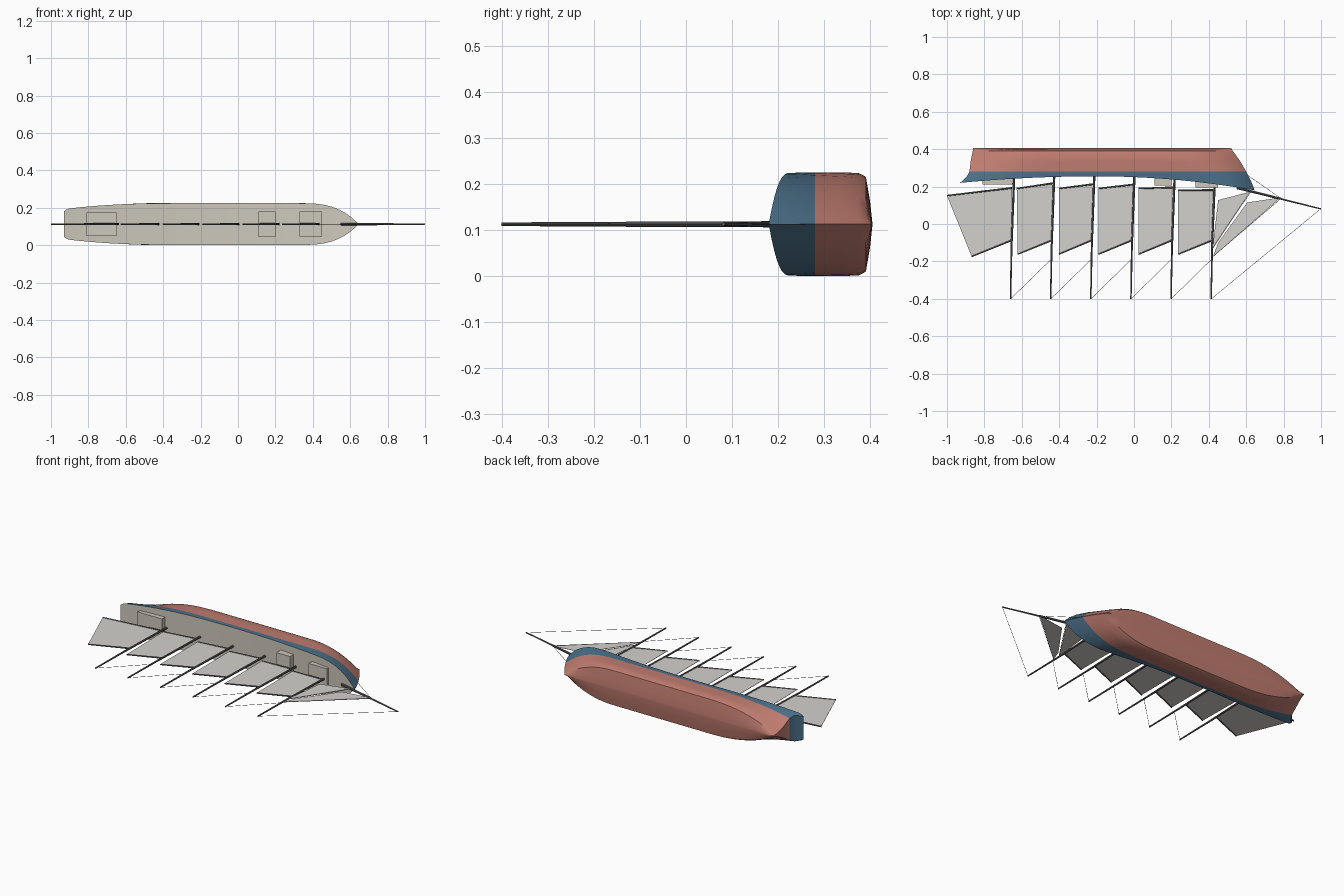
import bpy, bmesh, math
from mathutils import Vector

if "Cube" in bpy.data.objects:
    bpy.data.objects.remove(bpy.data.objects["Cube"])

CZ = 0.1125          # centre plane of the ship, which lies on its side (keel at +y)


def material(name, rgb):
    m = bpy.data.materials.new(name)
    m.diffuse_color = (*rgb, 1)
    m.use_nodes = True
    m.node_tree.nodes["Principled BSDF"].inputs["Base Color"].default_value = m.diffuse_color
    return m


BLUE = material("topsides_blue", (0.07, 0.16, 0.25))
RED = material("bottom_red", (0.52, 0.20, 0.16))
DECK = material("deck_tan", (0.62, 0.58, 0.50))
SAIL = material("sail_canvas", (0.65, 0.64, 0.61))
SPAR = material("spar_dark", (0.13, 0.13, 0.14))


def finish(name, bm, mats, smooth=False):
    bmesh.ops.recalc_face_normals(bm, faces=bm.faces)
    me = bpy.data.meshes.new(name)
    bm.to_mesh(me)
    bm.free()
    ob = bpy.data.objects.new(name, me)
    bpy.context.collection.objects.link(ob)
    for m in mats:
        me.materials.append(m)
    if smooth:
        bpy.context.view_layer.objects.active = ob
        ob.select_set(True)
        bpy.ops.object.shade_smooth_by_angle(angle=math.radians(35))
        ob.select_set(False)
    return ob


def sheer(x):
    d = x + 0.2
    return 0.255 - (0.075 * (d / 0.845) ** 2 if d > 0 else 0.035 * (d / 0.73) ** 2)


# Hull: lofted levels (y, stern x, stem x, half beam, stern half width,
# aft run length, bow entry length, bow fullness); first two follow the sheer
LEVELS = [
    (0.0, -0.930, 0.645, 0.1115, 0.080, 0.60, 0.32, 3.0),
    (0.5, -0.895, 0.625, 0.1125, 0.078, 0.55, 0.32, 2.8),
    (0.28, -0.880, 0.600, 0.1125, 0.066, 0.50, 0.32, 2.6),
    (0.335, -0.873, 0.568, 0.1125, 0.030, 0.45, 0.32, 2.4),
    (0.375, -0.865, 0.540, 0.1115, 0.010, 0.45, 0.32, 2.3),
    (0.391, -0.862, 0.528, 0.1030, 0.005, 0.45, 0.32, 2.2),
    (0.400, -0.860, 0.523, 0.0500, 0.004, 0.40, 0.32, 2.2),
    (0.405, -0.860, 0.520, 0.0040, 0.003, 0.40, 0.32, 2.0),
]
N = 36


def hull_point(level, i):
    y, xa, xf, beam, aft, run, entry, p = level
    s = (1 - math.cos(math.pi * i / N)) / 2
    x = xa + (xf - xa) * s
    b = min(1, (xf - x) / entry)
    a = min(1, (x - xa) / run)
    half = beam * (1 - (1 - b) ** p)
    half -= (beam - aft) * (1 - a) ** 2.4
    if y == 0.0:
        y = sheer(x)
        if x < -0.9:                       # rounded stern corners
            half -= 0.012 * ((-0.9 - x) / 0.03) ** 2
    elif y == 0.5:
        y = (sheer(x) + 0.28) / 2
    return x, y, max(half, 0.0008)


bm = bmesh.new()
rings = []
for i in range(N + 1):
    pts = [hull_point(l, i) for l in LEVELS]
    ring = [bm.verts.new((x, y, CZ + h)) for x, y, h in pts]
    ring += [bm.verts.new((x, y, CZ - h)) for x, y, h in reversed(pts)]
    rings.append(ring)
L = len(LEVELS)


def tint(j):
    if j == 2 * L - 1:
        return 2
    return 0 if min(j, 2 * L - 2 - j) < 2 else 1


for r0, r1 in zip(rings, rings[1:]):
    for j in range(2 * L):
        k = (j + 1) % (2 * L)
        bm.faces.new((r0[j], r0[k], r1[k], r1[j])).material_index = tint(j)
for ring in (rings[0], rings[-1]):         # transom and stem strips
    for j in range(L - 1):
        f = bm.faces.new((ring[j], ring[j + 1], ring[-2 - j], ring[-1 - j]))
        f.material_index = tint(j)
finish("hull", bm, [BLUE, RED, DECK], smooth=True)


# Deckhouses
def house(name, x0, x1, half, top):
    bm = bmesh.new()
    bmesh.ops.create_cube(bm, size=1)
    base = max(sheer(x0), sheer(x1)) + 0.01
    for v in bm.verts:
        v.co = (x0 + (v.co.x + 0.5) * (x1 - x0), top + (v.co.y + 0.5) * (base - top),
                CZ + v.co.z * 2 * half)
    finish(name, bm, [DECK])


house("aft_cabin", -0.81, -0.65, 0.063, 0.21)
house("mid_house", 0.11, 0.20, 0.068, 0.205)
house("fore_house", 0.33, 0.45, 0.066, 0.195)


# Spars and rigging: tapered rods in the centre plane
def rod(name, p, q, r0, r1, sides=10):
    a, b = Vector((*p, CZ)), Vector((*q, CZ))
    bm = bmesh.new()
    bmesh.ops.create_cone(bm, cap_ends=True, segments=sides, radius1=r0, radius2=r1,
                          depth=(b - a).length)
    rot = (b - a).to_track_quat('Z', 'Y')
    for v in bm.verts:
        v.co = rot @ v.co + (a + b) / 2
    finish(name, bm, [SPAR], smooth=sides > 6)


def sail(name, pts, thick=0.002):
    bm = bmesh.new()
    f = bm.faces.new([bm.verts.new((x, y, CZ - thick / 2)) for x, y in pts])
    ext = bmesh.ops.extrude_face_region(bm, geom=[f])["geom"]
    for v in ext:
        if isinstance(v, bmesh.types.BMVert):
            v.co.z += thick
    finish(name, bm, [SAIL])


# Six masts, each with a stay running to the next mast
heads = [(-0.66 + 0.2145 * i, -0.401) for i in range(6)]
for i, (x, y) in enumerate(heads):
    foot = (x + 0.019, sheer(x) + 0.01)
    cap = (x + 0.005, -0.13)
    rod(f"lower_mast_{i + 1}", foot, cap, 0.0065, 0.0055)
    rod(f"topmast_{i + 1}", (x + 0.006, -0.08), (x, y), 0.0055, 0.004)
    if i < 5:
        rod(f"topmast_stay_{i + 1}", (x, y), (x + 0.2205, -0.185), 0.001, 0.001, 5)

# Gaff sails: clew, tack, throat, peak, with boom and gaff along the edges
GAFF_SAILS = [
    ((-1.0, 0.152), (-0.652, 0.193), (-0.655, -0.088), (-0.868, -0.174)),
    ((-0.627, 0.19), (-0.434, 0.218), (-0.440, -0.088), (-0.622, -0.162)),
    ((-0.400, 0.19), (-0.220, 0.213), (-0.227, -0.088), (-0.402, -0.162)),
    ((-0.190, 0.19), (-0.006, 0.211), (-0.012, -0.088), (-0.190, -0.162)),
    ((0.024, 0.19), (0.209, 0.196), (0.203, -0.088), (0.024, -0.162)),
    ((0.236, 0.18), (0.424, 0.182), (0.418, -0.088), (0.236, -0.162)),
]
for i, (clew, tack, throat, peak) in enumerate(GAFF_SAILS):
    sail(f"gaff_sail_{i + 1}", (clew, tack, throat, peak))
    rod(f"boom_{i + 1}", tack, clew, 0.005, 0.004)
    rod(f"gaff_{i + 1}", throat, peak, 0.0045, 0.0035)

# Bowsprit, headsails and their stays
rod("bowsprit", (0.55, 0.193), (0.785, 0.135), 0.007, 0.006)
rod("jib_boom", (0.75, 0.143), (0.999, 0.081), 0.005, 0.0035)
sail("fore_staysail", ((0.45, 0.128), (0.62, 0.172), (0.42, -0.13)))
sail("jib", ((0.605, 0.115), (0.785, 0.142), (0.422, -0.175), (0.45, -0.10)), 0.0016)
rod("fore_topmast_stay", heads[5], (0.998, 0.081), 0.001, 0.001, 5)
rod("jib_stay", (0.418, -0.178), (0.787, 0.138), 0.0012, 0.0012, 5)
rod("fore_stay", (0.418, -0.135), (0.625, 0.174), 0.0012, 0.0012, 5)
rod("bobstay", (0.785, 0.137), (0.602, 0.265), 0.001, 0.001, 5)
